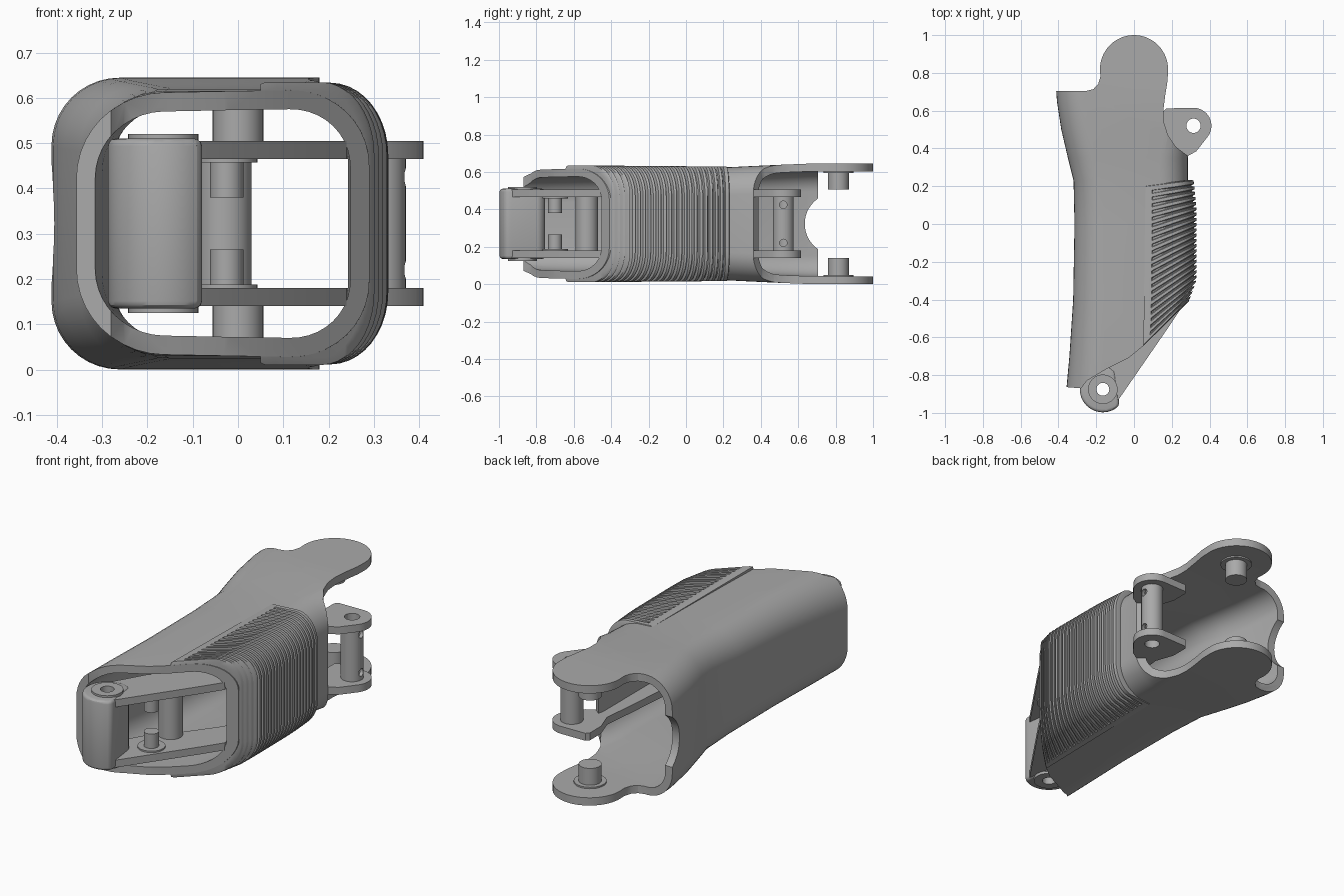
import bpy, bmesh, math
from math import sin, cos, pi, radians
from mathutils import Matrix

if "Cube" in bpy.data.objects:
    bpy.data.objects.remove(bpy.data.objects["Cube"])

grey = bpy.data.materials.new("plain grey")
grey.use_nodes = True
grey.diffuse_color = (0.4, 0.4, 0.4, 1)
grey.node_tree.nodes["Principled BSDF"].inputs["Base Color"].default_value = (0.4, 0.4, 0.4, 1)

MID = 0.3225  # height of the mirror plane


def finish(name, bm):
    bmesh.ops.recalc_face_normals(bm, faces=bm.faces)
    me = bpy.data.meshes.new(name)
    bm.to_mesh(me)
    bm.free()
    me.materials.append(grey)
    ob = bpy.data.objects.new(name, me)
    bpy.context.collection.objects.link(ob)
    return ob


def select(ob):
    bpy.ops.object.select_all(action='DESELECT')
    bpy.context.view_layer.objects.active = ob
    ob.select_set(True)


def smooth(ob, angle=30):
    select(ob)
    bpy.ops.object.shade_smooth_by_angle(angle=radians(angle))
    return ob


def boolean(ob, cutter, operation='DIFFERENCE'):
    mod = ob.modifiers.new("cut", 'BOOLEAN')
    mod.object, mod.operation, mod.solver = cutter, operation, 'EXACT'
    select(ob)
    bpy.ops.object.modifier_apply(modifier=mod.name)
    bpy.data.objects.remove(cutter)


def prism(name, outline, z0, z1):
    bm = bmesh.new()
    base = bm.faces.new([bm.verts.new((x, y, z0)) for x, y in outline])
    new = bmesh.ops.extrude_face_region(bm, geom=[base])["geom"]
    verts = [v for v in new if isinstance(v, bmesh.types.BMVert)]
    bmesh.ops.translate(bm, verts=verts, vec=(0, 0, z1 - z0))
    return finish(name, bm)


def arc(cx, cy, r, a0, a1, n=20):
    angles = [radians(a0 + (a1 - a0) * i / n) for i in range(n + 1)]
    return [(cx + r * cos(a), cy + r * sin(a)) for a in angles]


def rod(name, x, y, r, z0, z1):
    return prism(name, arc(x, y, r, 0, 360, 32)[:-1], z0, z1)


def mirrored(make, name, *args):
    # lower part and its copy above the mirror plane
    z0, z1 = args[-2:]
    return [smooth(make("lower_" + name, *args)),
            smooth(make("upper_" + name, *args[:-2], 2 * MID - z1, 2 * MID - z0))]


def bridge(bm, rings, closed=False):
    n = len(rings[0])
    pairs = list(zip(rings, rings[1:])) + ([(rings[-1], rings[0])] if closed else [])
    for a, b in pairs:
        for i in range(n):
            bm.faces.new((a[i], a[(i + 1) % n], b[(i + 1) % n], b[i]))


def rounded_ring(bm, y, xl, xr, z0, z1, r, seg=10):
    corners = [(xr - r, z1 - r, 0), (xl + r, z1 - r, 90), (xl + r, z0 + r, 180), (xr - r, z0 + r, 270)]
    return [bm.verts.new((x, y, z)) for cx, cz, a in corners
            for x, z in arc(cx, cz, r, a, a + 90, seg)]


# Hollow shell: y, left, right, bottom height, corner radius
stations = [(-0.95, -0.365, 0.29, 0.040, 0.19), (-0.70, -0.342, 0.29, 0.030, 0.18),
            (-0.40, -0.322, 0.29, 0.025, 0.17), (0.00, -0.315, 0.285, 0.022, 0.16),
            (0.23, -0.320, 0.285, 0.020, 0.15), (0.35, -0.350, 0.285, 0.014, 0.15),
            (0.50, -0.385, 0.31, 0.007, 0.15), (0.65, -0.408, 0.36, 0.001, 0.15),
            (0.75, -0.415, 0.40, 0.000, 0.15), (1.05, -0.415, 0.40, 0.000, 0.15)]
bm = bmesh.new()
outer, inner = [], []
T = 0.042
for y, xl, xr, zb, r in stations:
    outer.append(rounded_ring(bm, y, xl, xr, zb, 2 * MID - zb, r))
    inner.append(rounded_ring(bm, y, xl + T, xr - T, zb + T, 2 * MID - zb - T, r - T))
bridge(bm, outer + inner[::-1], closed=True)
shell = finish("hollow_shell", bm)

# Shell plan: slanted mouth, waist and round hinge ears
plan = [(-0.5, -0.852), (-0.28, -0.87), (-0.25, -0.83), (-0.15, -0.77), (-0.03, -0.71),
        (0.05, -0.645), (0.3, -0.4), (0.31, 0.24), (0.285, 0.36), (0.22, 0.41),
        (0.18, 0.47), (0.158, 0.54), (0.155, 0.6), (0.165, 0.68), (0.178, 0.76)]
plan += arc(0, 0.82, 0.18, 0, 180, 28)
plan += [(-0.178, 0.78), (-0.19, 0.74), (-0.215, 0.714), (-0.25, 0.705), (-0.5, 0.705)]
boolean(shell, prism("plan_cutter", plan, -0.2, 0.9), 'INTERSECT')

# Shallow scallop in the rear wall edge
bm = bmesh.new()
bmesh.ops.create_cone(bm, cap_ends=True, segments=48, radius1=0.165, radius2=0.165, depth=0.6,
                      matrix=Matrix.Translation((-0.3, 0.80, MID)) @ Matrix.Rotation(pi / 2, 4, 'Y'))
boolean(shell, finish("scallop_cutter", bm))
smooth(shell)

# Ribbed grip: stations fan out from the slanted mouth to the cuff
RIBS, STEP = 22, 6
LAST = RIBS * STEP


def edge_x(y):
    return 0.332 - 0.32 * max(0, abs(y + 0.1) - 0.1) ** 2 - 0.25 * max(0, -0.3 - y)


bm = bmesh.new()
rings = []
for k in range(-3, LAST + 4):
    t = (k + 3) / (LAST + 6)
    ay = -0.645 + 0.85 * t
    by = -0.40 + 0.635 * t
    ax, bx = 0.05 + 0.01 * t, edge_x(by)
    groove = 0.014 if 0 < k < LAST and k % STEP in (2, 3) else 0
    lip = 0.014 if k in (-3, LAST + 3) else 0
    half = 0.312 - 0.006 * t
    # upper half profile of the C section: (share of width, height)
    profile = [(0, half - 0.03, 0), (0, half - 0.004, 0), (0.04, half, 0), (0.14, half, 0), (0.17, half, 1)]
    profile += [(0.55 + 0.45 * sin(a), half - 0.16 + 0.16 * cos(a), 1)
                for a in [radians(i * 9) for i in range(11)]]

    def point(u, z, d, deep):
        s = u * (1 - deep / (bx - ax))
        z = z - math.copysign(deep, z) * (1 if abs(z) > half - 0.16 + 0.01 else 0)
        return bm.verts.new((ax + (bx - ax) * s, ay + (by - ay) * s, MID + z))

    up = [(u, z, max(groove * g, lip)) for u, z, g in profile]
    down = [(u, -z, d) for u, z, d in reversed(up)]
    ring = [point(u, z, 0, d) for u, z, d in up + down]
    lining = [(u, z, 0.04) for u, z, g in profile[4:]]
    ring += [point(u, -z, 0, d) for u, z, d in lining]
    ring += [point(u, z, 0, d) for u, z, d in reversed(lining)]
    rings.append(ring)
bridge(bm, rings)
bm.faces.new(rings[0])
bm.faces.new(rings[-1])
smooth(finish("ribbed_grip", bm), 35)

# Inner link plates running from the front knuckle to the rear lug
KX, KY = -0.165, -0.875
LX, LY = 0.315, 0.52
link = arc(KX, KY, 0.1, 140, 320, 16)
link += [(0.17, -0.565), (0.24, -0.46), (0.245, 0.30), (0.285, 0.36), (0.33, 0.385)]
link += arc(LX, LY, 0.095, -35, 95, 16)
link += [(0.17, 0.612), (0.155, 0.595), (0.155, 0.5), (0.19, 0.4), (0.17, 0.2),
         (0.13, -0.3), (-0.02, -0.5), (-0.12, -0.6)]
for plate in mirrored(prism, "link_plate", link, 0.14, 0.18):
    boolean(plate, rod("hole_cutter", LX, LY, 0.038, 0, 1))
    boolean(plate, rod("hole_cutter", KX, KY, 0.034, 0, 1))
    smooth(plate)

# Front knuckle barrel with rounded rims and a bored axle hole
barrel = arc(KX, KY, 0.122, 70, 315, 32) + [(-0.08, -0.93), (-0.1, -0.78)]
knuckle = prism("front_knuckle", barrel, 0.135, 2 * MID - 0.135)
bevel = knuckle.modifiers.new("rim", 'BEVEL')
bevel.width, bevel.segments = 0.018, 3
select(knuckle)
bpy.ops.object.modifier_apply(modifier="rim")
boolean(knuckle, rod("hole_cutter", KX, KY, 0.034, 0, 1))
smooth(knuckle)
for ring in mirrored(rod, "knuckle_boss", KX, KY, 0.078, 0.125, 0.14):
    boolean(ring, rod("hole_cutter", KX, KY, 0.034, 0, 1))
    smooth(ring)

# Rear lug sleeve with an axle bore and two screw holes
sleeve = rod("lug_sleeve", LX, LY, 0.056, 0.175, 2 * MID - 0.175)
boolean(sleeve, rod("hole_cutter", LX, LY, 0.038, 0, 1))
for z in (0.22, 2 * MID - 0.22):
    bm = bmesh.new()
    bmesh.ops.create_cone(bm, cap_ends=True, segments=20, radius1=0.02, radius2=0.02, depth=0.1,
                          matrix=Matrix.Translation((LX + 0.05, LY, z)) @ Matrix.Rotation(pi / 2, 4, 'Y'))
    boolean(sleeve, finish("screw_cutter", bm))
smooth(sleeve)

# Column between the plates, stub pins and their washers
smooth(rod("inner_column", -0.03, -0.53, 0.06, 0.175, 2 * MID - 0.175))
mirrored(rod, "front_pin", -0.025, -0.7, 0.037, 0.175, 0.265)
mirrored(rod, "front_washer", -0.025, -0.7, 0.068, 0.175, 0.188)
mirrored(rod, "hinge_pin", 0, 0.815, 0.056, 0.03, 0.14)
mirrored(rod, "hinge_washer", 0, 0.815, 0.08, 0.03, 0.05)
